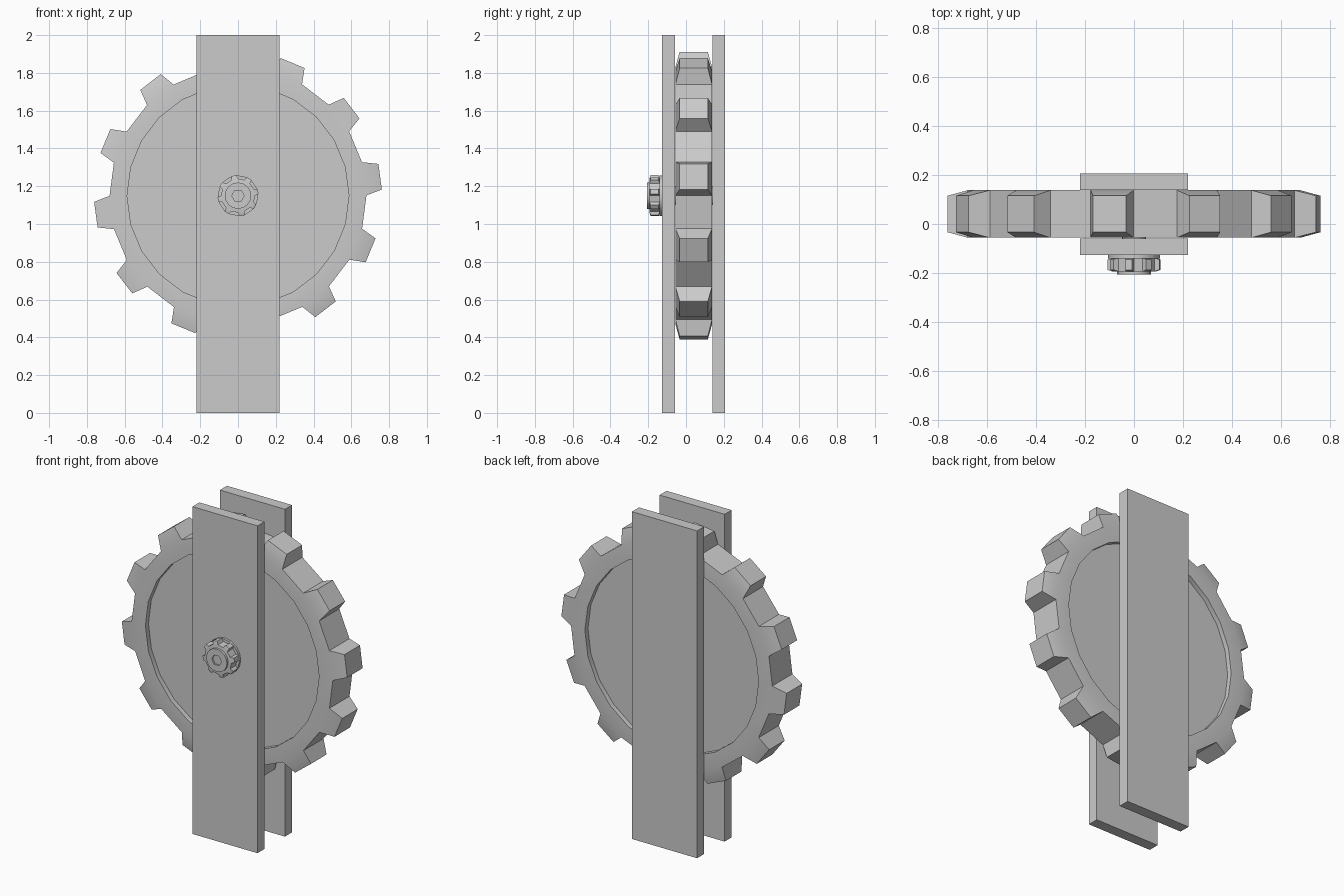
import bpy, bmesh
from math import cos, sin, pi, radians
from mathutils import Vector

if "Cube" in bpy.data.objects:
    bpy.data.objects.remove(bpy.data.objects["Cube"])

ZC = 1.15  # axle height


def finish(bm, name):
    bmesh.ops.recalc_face_normals(bm, faces=bm.faces[:])
    me = bpy.data.meshes.new(name)
    bm.to_mesh(me)
    bm.free()
    ob = bpy.data.objects.new(name, me)
    bpy.context.collection.objects.link(ob)
    bpy.ops.object.select_all(action='DESELECT')
    ob.select_set(True)
    bpy.context.view_layer.objects.active = ob
    bpy.ops.object.shade_smooth_by_angle(angle=radians(30))
    return ob


def box(name, x0, x1, y0, y1, z0, z1):
    bm = bmesh.new()
    bmesh.ops.create_cube(bm, size=1)
    for v in bm.verts:
        v.co = ((x0 + x1) / 2 + v.co.x * (x1 - x0),
                (y0 + y1) / 2 + v.co.y * (y1 - y0),
                (z0 + z1) / 2 + v.co.z * (z1 - z0))
    return finish(bm, name)


def wheel(name, n, profile, start=0.0, rim=None, height=0, taper=1):
    """Turn (radius, y) profile about the axle; raise every other rim face as a tooth."""
    bm = bmesh.new()
    rings = [[bm.verts.new((r * cos(start + 2 * pi * i / n), y,
                            ZC + r * sin(start + 2 * pi * i / n)))
              for i in range(n)] for r, y in profile]
    bm.faces.new(rings[0])
    bm.faces.new(rings[-1][::-1])
    teeth = []
    for k, (a, b) in enumerate(zip(rings, rings[1:])):
        for i in range(n):
            j = (i + 1) % n
            f = bm.faces.new((a[i], b[i], b[j], a[j]))
            if k == rim and i % 2 == 0:
                teeth.append(f)
    if teeth:
        for f in bmesh.ops.extrude_discrete_faces(bm, faces=teeth)['faces']:
            c = f.calc_center_median()
            out = Vector((c.x, 0, c.z - ZC)).normalized() * height
            for v in f.verts:
                v.co = c + (v.co - c) * taper + out
    return finish(bm, name)


# Support plates
box("front_plate", -0.22, 0.22, -0.126, -0.059, 0, 2)
box("back_plate", -0.22, 0.22, 0.139, 0.207, 0, 2)

# Toothed wheel with recessed discs on both sides
y0, y1, d = -0.056, 0.138, 0.03
wheel("gear_wheel", 24,
      [(0.587, y0 + d), (0.587, y0), (0.68, y0), (0.68, y1), (0.587, y1), (0.587, y1 - d)],
      radians(0.1), rim=2, height=0.085, taper=0.77)

# Axle joining the wheel to the plates
wheel("axle", 16, [(0.05, -0.1), (0.05, 0.17)])

# Hub bolt: washer, toothed nut and cap with hexagonal socket
wheel("washer", 16, [(0.107, -0.126), (0.107, -0.14)])
wheel("toothed_nut", 16, [(0.09, -0.138), (0.09, -0.194)], radians(0.1),
      rim=0, height=0.02, taper=0.75)
cap = wheel("bolt_cap", 16, [(0.07, -0.19), (0.07, -0.207)])
cutter = wheel("socket_cutter", 6, [(0.033, -0.197), (0.033, -0.23)])
cutter.hide_render = True
mod = cap.modifiers.new("socket", 'BOOLEAN')
mod.object = cutter
mod.operation = 'DIFFERENCE'
mod.solver = 'EXACT'
bpy.context.view_layer.objects.active = cap
bpy.ops.object.modifier_apply(modifier=mod.name)
bpy.data.objects.remove(cutter)
